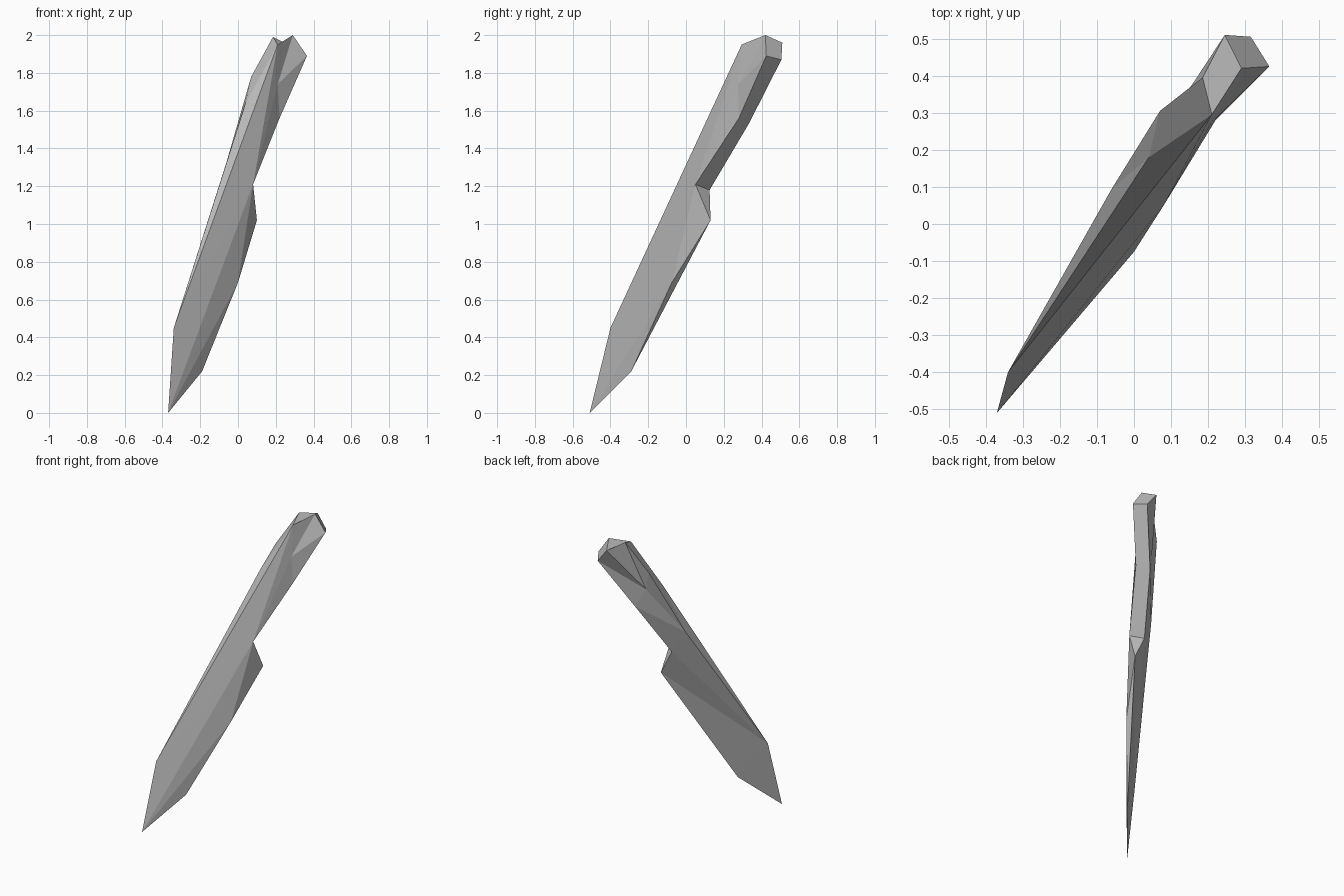
import bpy
import bmesh

if "Cube" in bpy.data.objects:
    bpy.data.objects.remove(bpy.data.objects["Cube"])

# Corner points of the tilted, faceted knife
corners = {
    # blade: tip, low spine, low cutting edge, bevel ridge, heel
    "tip": (-0.37, -0.51, 0.0), "spine": (-0.34, -0.40, 0.45),
    "edge": (-0.19, -0.29, 0.22), "ridge": (0.0, -0.075, 0.69),
    "heel": (0.10, 0.13, 1.02),
    # notch between blade and grip, front and back
    "notch_f": (0.08, 0.05, 1.21), "notch_b": (0.02, 0.125, 1.18),
    # underside bend of the grip
    "bend_f": (0.22, 0.28, 1.56), "bend_b": (0.15, 0.335, 1.535),
    # dents in the sides of the grip
    "dent_f": (0.21, 0.275, 1.74), "dent_b": (0.10, 0.29, 1.65),
    # back rail of the spine, bottom to top
    "rail1": (-0.06, 0.095, 1.33), "rail2": (0.04, 0.18, 1.64),
    "rail3": (0.07, 0.305, 1.78),
    # end cap
    "cap1": (0.21, 0.295, 1.95), "cap2": (0.29, 0.42, 2.0),
    "cap3": (0.365, 0.425, 1.89), "cap4": (0.315, 0.505, 1.87),
    "cap5": (0.245, 0.51, 1.96), "cap6": (0.185, 0.395, 1.99),
}

bm = bmesh.new()
v = {name: bm.verts.new(co) for name, co in corners.items()}


def fan(centre, chain):
    """Triangles from one corner to each step of a chain of corners."""
    names = chain.split()
    for a, b in zip(names, names[1:]):
        bm.faces.new((v[centre], v[a], v[b]))


def quad(names):
    bm.faces.new([v[n] for n in names.split()])


# Blade: front side, bevel, heel and flat back
fan("tip", "spine notch_f ridge edge")
fan("ridge", "edge heel notch_f")
fan("notch_f", "notch_b heel")
fan("spine", "rail1 notch_b heel edge tip")

# Spine: long strip running up into the grip
fan("spine", "notch_f cap1 rail2 rail1")
fan("rail2", "rail1 rail3")
quad("cap1 cap6 rail3 rail2")

# Grip: dented sides, underside and end cap
fan("dent_f", "cap1 notch_f bend_f cap3 cap2 cap1")
fan("dent_b", "rail1 rail3 cap6 cap5 cap4 bend_b rail1")
fan("rail1", "bend_b notch_b")
quad("notch_f bend_f bend_b notch_b")
quad("bend_f cap3 cap4 bend_b")
quad("cap1 cap2 cap5 cap6")
quad("cap2 cap3 cap4 cap5")

bmesh.ops.recalc_face_normals(bm, faces=bm.faces)
mesh = bpy.data.meshes.new("knife")
bm.to_mesh(mesh)
bm.free()

# Single flat grey
grey = bpy.data.materials.new("stone grey")
grey.diffuse_color = (0.5, 0.5, 0.5, 1)
grey.use_nodes = True
grey.node_tree.nodes["Principled BSDF"].inputs["Base Color"].default_value = grey.diffuse_color
mesh.materials.append(grey)
knife = bpy.data.objects.new("knife", mesh)
bpy.context.collection.objects.link(knife)
